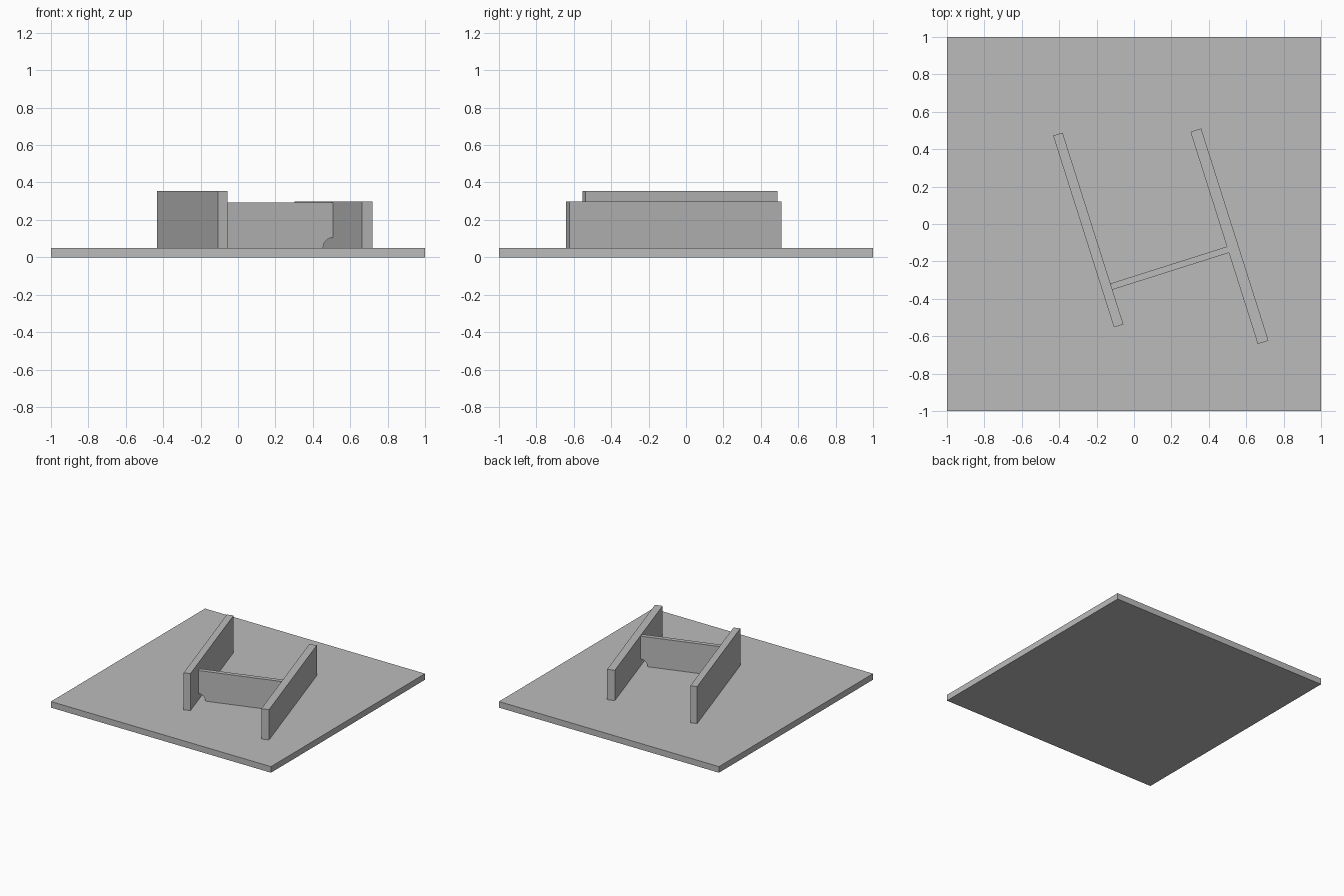
import bpy
import bmesh
from math import radians, cos, sin, pi
from mathutils import Matrix

cube = bpy.data.objects.get("Cube")
if cube:
    bpy.data.objects.remove(cube, do_unlink=True)

grey = bpy.data.materials.new("plain grey")
grey.use_nodes = True
grey.diffuse_color = (0.5, 0.5, 0.5, 1)
grey.node_tree.nodes["Principled BSDF"].inputs["Base Color"].default_value = (0.5, 0.5, 0.5, 1)

FLOOR = 0.05
TURN = Matrix.Rotation(radians(17.6), 4, 'Z')


def extrude_profile(name, profile, depth, matrix):
    """Extrude an (x, z) outline along y, centred on y = 0."""
    bm = bmesh.new()
    face = bm.faces.new([bm.verts.new((x, -depth / 2, z)) for x, z in profile])
    new = bmesh.ops.extrude_face_region(bm, geom=[face])["geom"]
    bmesh.ops.translate(bm, vec=(0, depth, 0),
                        verts=[v for v in new if isinstance(v, bmesh.types.BMVert)])
    bmesh.ops.recalc_face_normals(bm, faces=bm.faces)
    mesh = bpy.data.meshes.new(name)
    bm.to_mesh(mesh)
    bm.free()
    mesh.materials.append(grey)
    obj = bpy.data.objects.new(name, mesh)
    obj.matrix_world = matrix
    bpy.context.collection.objects.link(obj)
    return obj


def rectangle(width, bottom, top):
    w = width / 2
    return [(-w, bottom), (w, bottom), (w, top), (-w, top)]


# Square base plate
extrude_profile("base_plate", rectangle(2, 0, FLOOR), 2, Matrix.Identity(4))

# Two parallel walls: thickness, length, top height, centre
for name, thick, length, top, x, y in (
        ("tall_wall", 0.053, 1.075, 0.354, -0.2445, -0.032),
        ("low_wall", 0.06, 1.19, 0.299, 0.5105, -0.0655)):
    extrude_profile(name, rectangle(thick, FLOOR, top), length,
                    Matrix.Translation((x, y, 0)) @ TURN)

# Cross rib with a quarter-round notch in each lower corner
half, radius, steps = 0.3265, 0.055, 10
arc = [(half - radius * cos(a), FLOOR + radius * sin(a))
       for a in (i / steps * pi / 2 for i in range(steps + 1))]
right = arc + [(half, 0.294)]
left = [(-x, z) for x, z in reversed(right)]
extrude_profile("cross_rib", right + left, 0.035,
                Matrix.Translation((0.191, -0.236, 0)) @ TURN)
